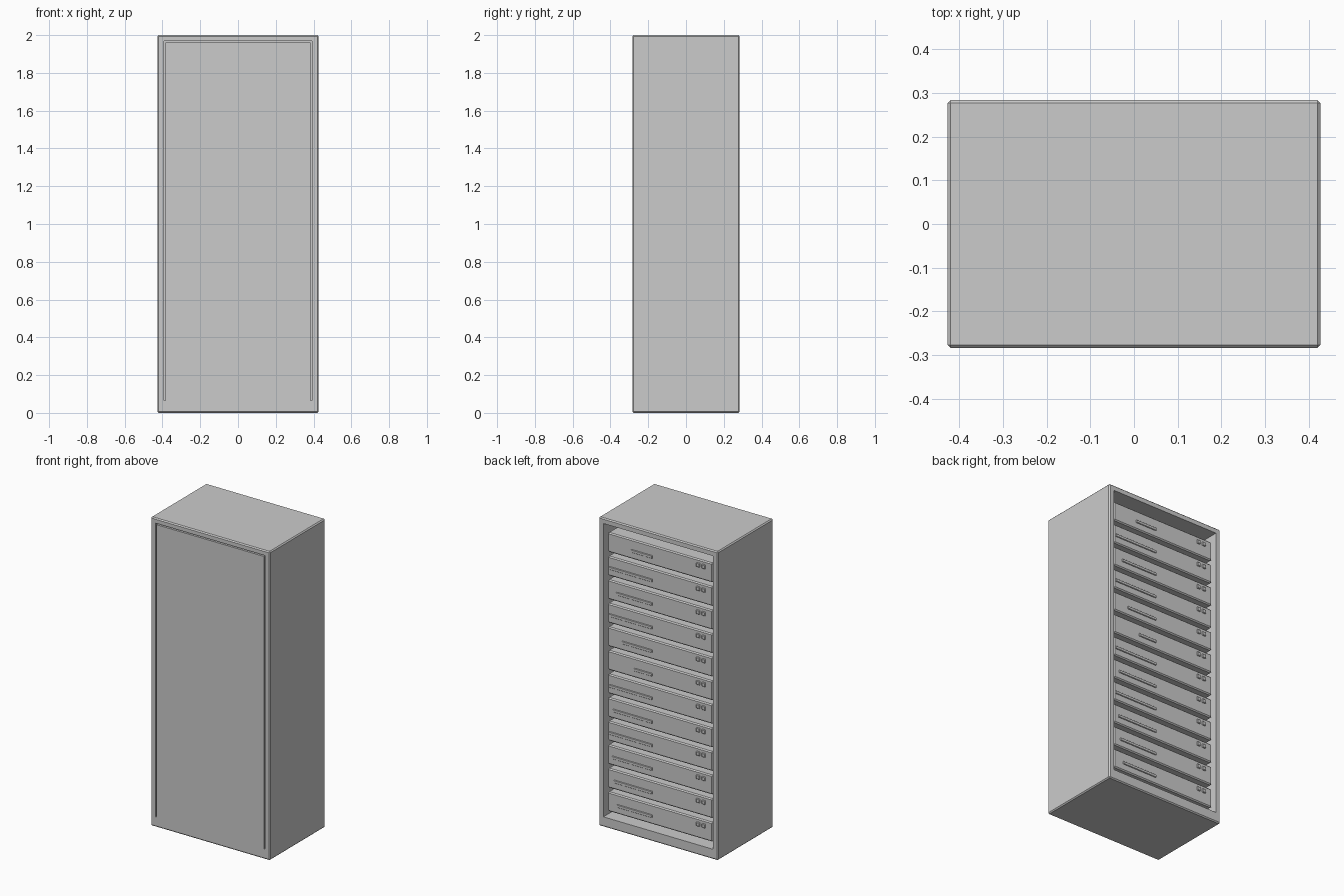
import bpy, bmesh
from mathutils import Vector

if "Cube" in bpy.data.objects:
    bpy.data.objects.remove(bpy.data.objects["Cube"])


def finish(name, bm):
    bmesh.ops.recalc_face_normals(bm, faces=bm.faces)
    me = bpy.data.meshes.new(name)
    bm.to_mesh(me)
    bm.free()
    ob = bpy.data.objects.new(name, me)
    bpy.context.collection.objects.link(ob)
    return ob


def add_box(bm, x, y, z, bevel=0.0):
    """Box from (min, max) ranges, with an optional chamfer."""
    part = bmesh.new()
    bmesh.ops.create_cube(part, size=1)
    for v in part.verts:
        v.co = Vector([(r[0] + r[1]) / 2 + c * (r[1] - r[0])
                       for c, r in zip(v.co, (x, y, z))])
    if bevel:
        bmesh.ops.bevel(part, geom=part.edges[:], offset=bevel,
                        segments=1, affect='EDGES')
    me = bpy.data.meshes.new("temp")
    part.to_mesh(me)
    part.free()
    bm.from_mesh(me)
    bpy.data.meshes.remove(me)


def box(name, x, y, z, bevel=0.0):
    bm = bmesh.new()
    add_box(bm, x, y, z, bevel)
    return finish(name, bm)


def cut(ob, cutter):
    cutter.hide_render = True
    cutter.hide_viewport = True
    mod = ob.modifiers.new(cutter.name, 'BOOLEAN')
    mod.operation = 'DIFFERENCE'
    mod.solver = 'EXACT'
    mod.object = cutter


W, D = 0.427, 0.284            # half width and half depth
IN, FLOOR, CEIL = 0.393, 0.065, 1.965

# Cabinet shell, open at the back
cabinet = box("cabinet", (-W, W), (-D, D), (0, 2), 0.007)
cut(cabinet, box("opening_cutter", (-IN, IN), (-0.25, 0.4), (FLOOR, CEIL)))

# Three-sided door seam on the front
g = 0.008
bm = bmesh.new()
seam = [(-IN, FLOOR), (-IN, CEIL + 0.003), (IN, CEIL + 0.003), (IN, FLOOR),
        (IN - g, FLOOR), (IN - g, CEIL - 0.005), (g - IN, CEIL - 0.005),
        (g - IN, FLOOR)]
face = bm.faces.new([bm.verts.new((x, -0.32, z)) for x, z in seam])
ext = bmesh.ops.extrude_face_region(bm, geom=[face])
bmesh.ops.translate(bm, vec=(0, 0.055, 0),
                    verts=[e for e in ext['geom']
                           if isinstance(e, bmesh.types.BMVert)])
cut(cabinet, finish("door_seam_cutter", bm))

# Stack of rack units, each with an indicator bar and two buttons
bar_starts = [0.206, 0.365, 0.314, 0.365, 0.271, 0.184,
              0.365, 0.336, 0.367, 0.343, 0.329, 0.307]
PITCH, HEIGHT, FACE = 0.1527, 0.126, 0.265
for i, start in enumerate(bar_starts):
    top = 1.905 - i * PITCH
    n = i + 1
    box(f"rack_unit_{n}", (-0.376, 0.376), (-0.23, FACE),
        (top - HEIGHT, top), 0.007)
    zb = top - 0.073
    box(f"indicator_bar_{n}", (0.054, start), (FACE - 0.01, FACE + 0.006),
        (zb - 0.009, zb + 0.009), 0.002)
    bm = bmesh.new()
    zk = top - 0.036
    for x in (-0.274, -0.314):
        add_box(bm, (x - 0.013, x + 0.013), (FACE - 0.01, FACE + 0.007),
                (zk - 0.013, zk + 0.013), 0.003)
    finish(f"buttons_{n}", bm)
